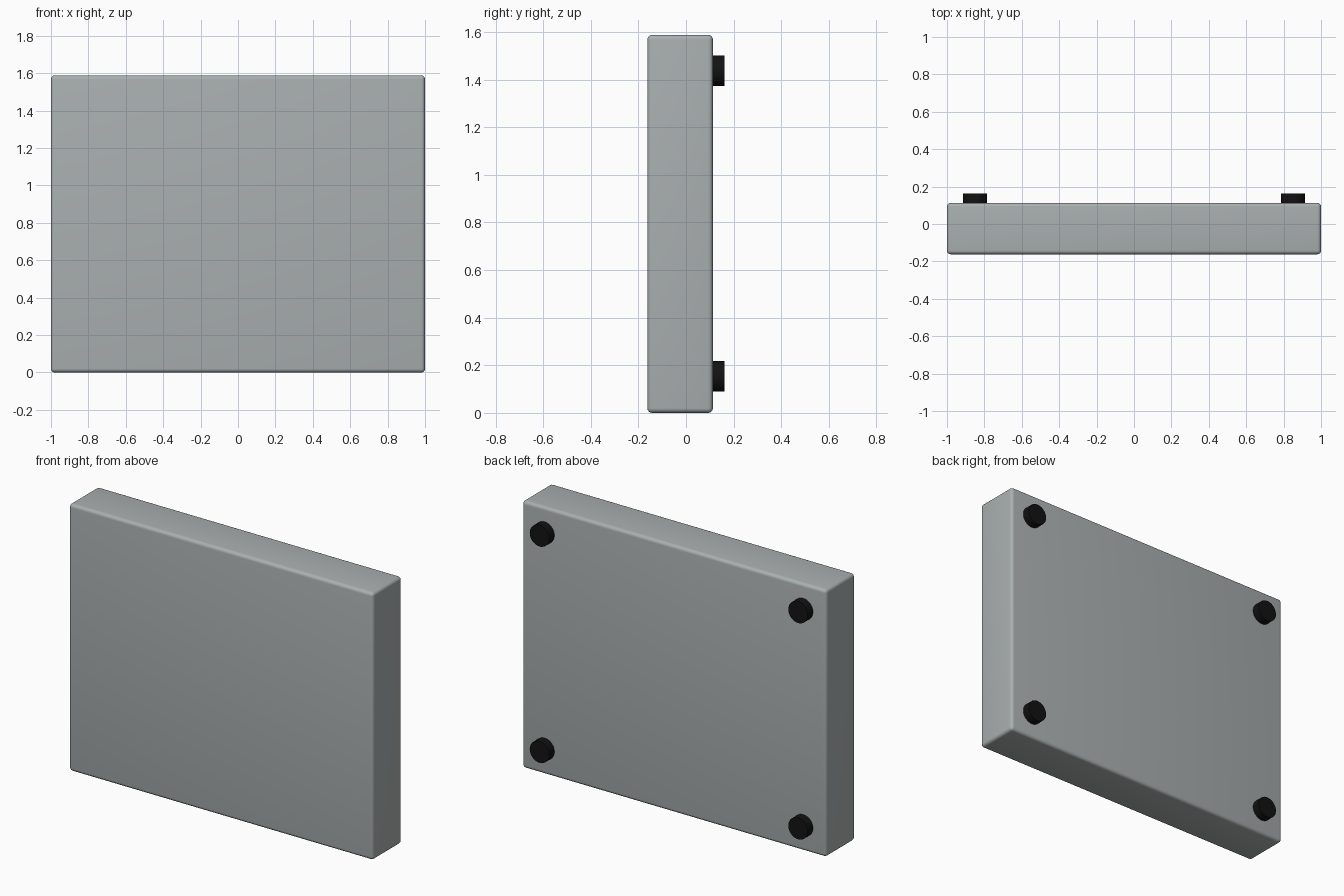
import bpy
from math import radians

if "Cube" in bpy.data.objects:
    bpy.data.objects.remove(bpy.data.objects["Cube"])


def smooth(obj, angle=30):
    bpy.ops.object.select_all(action='DESELECT')
    obj.select_set(True)
    bpy.context.view_layer.objects.active = obj
    bpy.ops.object.shade_smooth_by_angle(angle=radians(angle))


def material(name, color):
    mat = bpy.data.materials.new(name)
    mat.diffuse_color = color
    mat.use_nodes = True
    mat.node_tree.nodes["Principled BSDF"].inputs["Base Color"].default_value = mat.diffuse_color
    return mat


def bevel(obj, width, segments):
    mod = obj.modifiers.new("rounded_edges", 'BEVEL')
    mod.width = width
    mod.segments = segments
    bpy.context.view_layer.objects.active = obj
    bpy.ops.object.modifier_apply(modifier=mod.name)


grey = material("case_grey", (0.40, 0.43, 0.43, 1))
black = material("rubber_black", (0.006, 0.006, 0.006, 1))

# Enclosure: a slab with softly rounded edges
BACK, FRONT, HEIGHT = 0.113, -0.162, 1.588
bpy.ops.mesh.primitive_cube_add(size=1, location=(0, (BACK + FRONT) / 2, HEIGHT / 2))
case = bpy.context.object
case.name = "enclosure"
case.scale = (2, BACK - FRONT, HEIGHT)
bpy.ops.object.transform_apply(location=False, rotation=False, scale=True)
bevel(case, 0.02, 5)
case.data.materials.append(grey)
smooth(case)

# Four round rubber feet on the back
FOOT_END = 0.162
for side, x in (("left", -0.85), ("right", 0.85)):
    for level, z in (("lower", 0.153), ("upper", 1.438)):
        bpy.ops.mesh.primitive_cylinder_add(
            vertices=48, radius=0.064, depth=FOOT_END - BACK + 0.005,
            location=(x, (FOOT_END + BACK - 0.005) / 2, z),
            rotation=(radians(90), 0, 0))
        foot = bpy.context.object
        foot.name = f"foot_{level}_{side}"
        foot.data.materials.append(black)
        smooth(foot)
